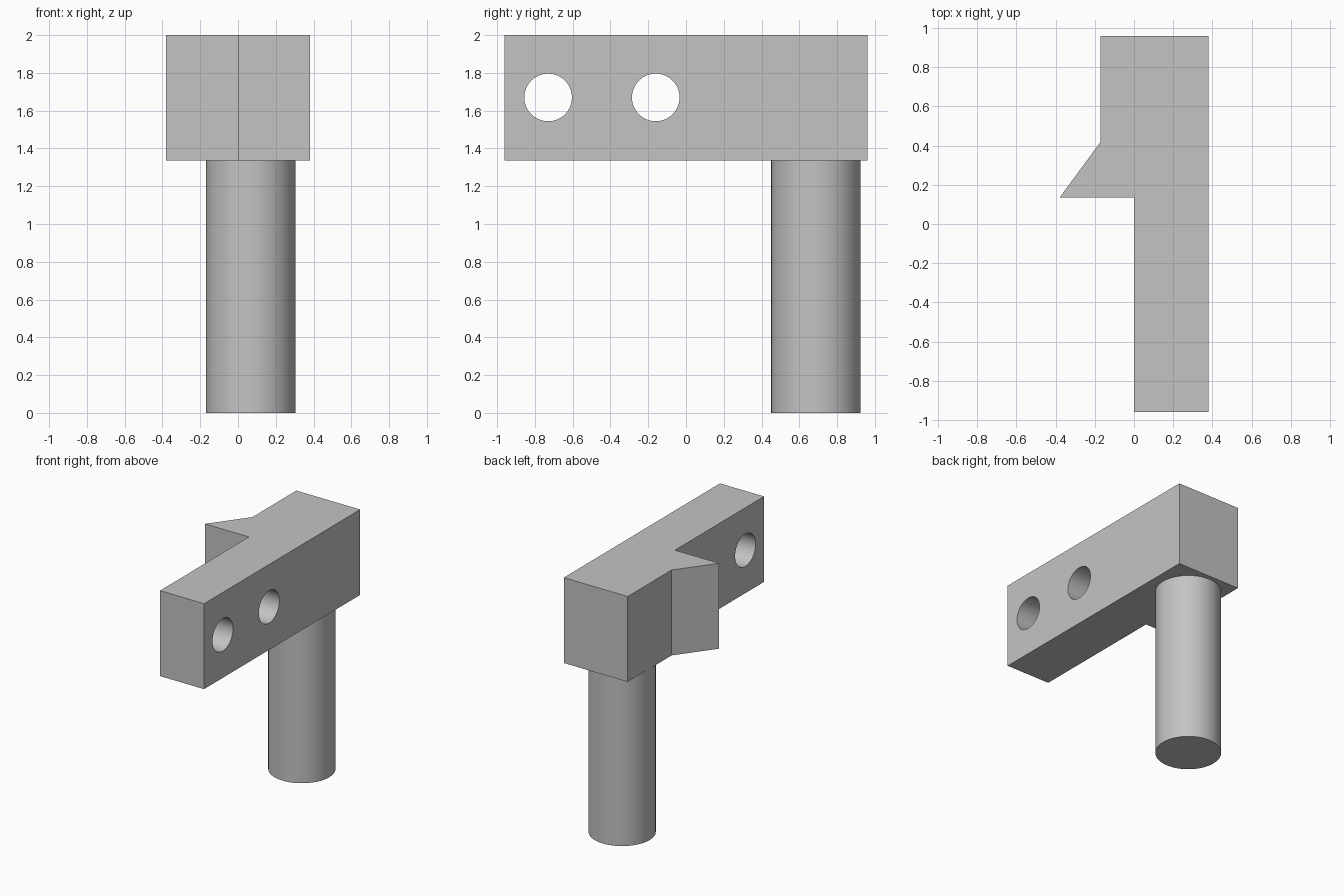
import bpy, bmesh, math
from mathutils import Matrix

cube = bpy.data.objects.get("Cube")
if cube:
    bpy.data.objects.remove(cube, do_unlink=True)

GREY = (0.55, 0.55, 0.55, 1)
mat = bpy.data.materials.new("plain grey")
mat.use_nodes = True
mat.diffuse_color = GREY
mat.node_tree.nodes["Principled BSDF"].inputs["Base Color"].default_value = GREY

BOTTOM, TOP = 1.335, 2.0


def finish(bm, name):
    bmesh.ops.recalc_face_normals(bm, faces=bm.faces)
    mesh = bpy.data.meshes.new(name)
    bm.to_mesh(mesh)
    bm.free()
    mesh.materials.append(mat)
    obj = bpy.data.objects.new(name, mesh)
    bpy.context.collection.objects.link(obj)
    return obj


def cylinder(name, radius, depth, matrix):
    bm = bmesh.new()
    bmesh.ops.create_cone(bm, cap_ends=True, segments=64, radius1=radius,
                          radius2=radius, depth=depth, matrix=matrix)
    return finish(bm, name)


def smooth(obj):
    bpy.ops.object.select_all(action="DESELECT")
    obj.select_set(True)
    bpy.context.view_layer.objects.active = obj
    bpy.ops.object.shade_smooth_by_angle(angle=math.radians(30))


# Head: plan outline with a pointed side spur, extruded upwards
outline = [(0, -0.96), (0.38, -0.96), (0.38, 0.96), (-0.17, 0.96),
           (-0.17, 0.42), (-0.38, 0.135), (0, 0.135)]
bm = bmesh.new()
base = bm.faces.new([bm.verts.new((x, y, BOTTOM)) for x, y in outline])
walls = bmesh.ops.extrude_face_region(bm, geom=[base])
bmesh.ops.translate(bm, vec=(0, 0, TOP - BOTTOM),
                    verts=[v for v in walls["geom"] if isinstance(v, bmesh.types.BMVert)])
head = finish(bm, "head")

# Two round holes through the thin arm
for i, y in enumerate((-0.73, -0.16)):
    cutter = cylinder(f"hole_cutter_{i + 1}", 0.126, 1.0,
                      Matrix.Translation((0.19, y, 1.67)) @ Matrix.Rotation(math.pi / 2, 4, "Y"))
    cutter.hide_render = True
    cutter.hide_set(True)
    cut = head.modifiers.new("hole", "BOOLEAN")
    cut.operation = "DIFFERENCE"
    cut.solver = "EXACT"
    cut.object = cutter

# Apply the cuts so the hole walls can be shaded smooth
bpy.context.view_layer.objects.active = head
head.select_set(True)
for cut in list(head.modifiers):
    bpy.ops.object.modifier_apply(modifier=cut.name)
for obj in [o for o in bpy.data.objects if o.name.startswith("hole_cutter")]:
    bpy.data.objects.remove(obj, do_unlink=True)
smooth(head)

# Round post under the thick end
post = cylinder("post", 0.237, BOTTOM, Matrix.Translation((0.068, 0.688, BOTTOM / 2)))
smooth(post)
